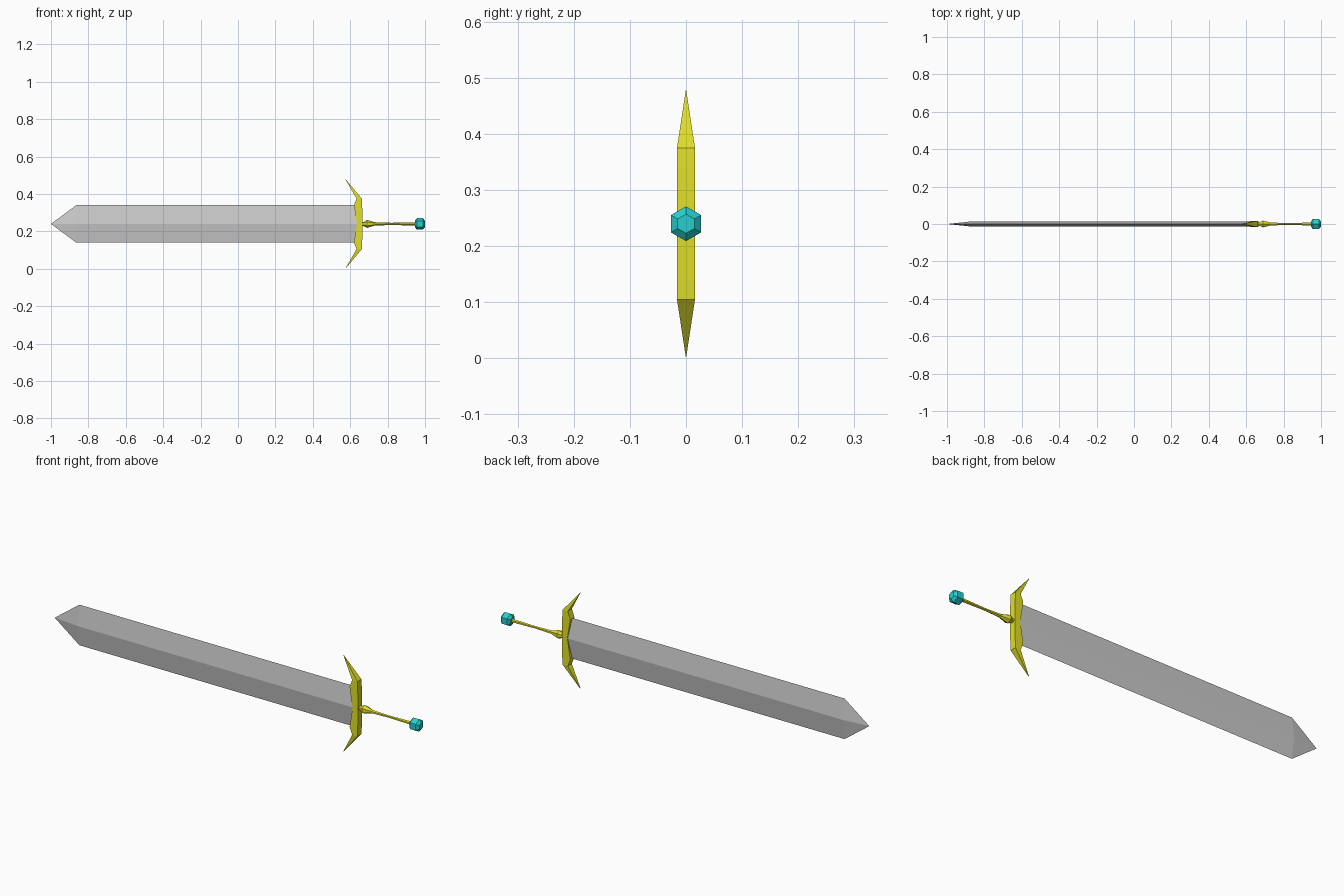
import bpy, bmesh
from math import cos, sin, pi

if "Cube" in bpy.data.objects:
    bpy.data.objects.remove(bpy.data.objects["Cube"])

ZC = 0.24  # height of the sword's long axis


def material(name, rgb):
    m = bpy.data.materials.new(name)
    m.diffuse_color = (*rgb, 1)
    m.use_nodes = True
    m.node_tree.nodes["Principled BSDF"].inputs["Base Color"].default_value = m.diffuse_color
    return m


def make(name, verts, faces, mat=None):
    me = bpy.data.meshes.new(name)
    me.from_pydata(verts, [], faces)
    bm = bmesh.new()
    bm.from_mesh(me)
    bmesh.ops.remove_doubles(bm, verts=bm.verts, dist=1e-5)
    bmesh.ops.recalc_face_normals(bm, faces=bm.faces)
    bm.to_mesh(me)
    bm.free()
    ob = bpy.data.objects.new(name, me)
    ob.location.z = ZC
    bpy.context.collection.objects.link(ob)
    if mat:
        me.materials.append(mat)
    return ob


def loft(name, rings, mat=None):
    """Skin a list of equal-sized rings and cap both ends."""
    n = len(rings[0])
    verts = [v for r in rings for v in r]
    faces = [(i * n + j, i * n + (j + 1) % n, (i + 1) * n + (j + 1) % n, (i + 1) * n + j)
             for i in range(len(rings) - 1) for j in range(n)]
    faces += [tuple(range(n)), tuple(range(len(verts) - n, len(verts)))]
    return make(name, verts, faces, mat)


def turned(name, profile, sides, mat):
    """Low-poly turning around the x axis from (x, radius) pairs."""
    return loft(name, [[(x, r * sin(2 * pi * k / sides), r * cos(2 * pi * k / sides))
                        for k in range(sides)] for x, r in profile], mat)


gold = material("gold", (0.75, 0.74, 0.02))
teal = material("teal", (0.02, 0.62, 0.62))

# Blade: diamond section with a four-sided point
w, t = 0.10, 0.014
section = [(0, w), (t, 0), (0, -w), (-t, 0)]
verts = [(x, y, z) for x in (-0.865, 0.638) for y, z in section] + [(-1, 0, 0)]
faces = [(j, (j + 1) % 4, 4 + (j + 1) % 4, 4 + j) for j in range(4)]
faces += [(8, j, (j + 1) % 4) for j in range(4)] + [(4, 5, 6, 7)]
make("blade", verts, faces)

# Crossguard: slabs along z (inner x, outer x, z, half depth), swept to pointed ends
half = [(0.575, 0.577, 0.237, 0.0005), (0.634, 0.662, 0.135, 0.016),
        (0.620, 0.664, 0.100, 0.016), (0.636, 0.666, 0.0, 0.016)]
stations = half + [(a, b, -z, d) for a, b, z, d in reversed(half[:-1])]
loft("crossguard", [[(a, -d, z), (b, -d, z), (b, d, z), (a, d, z)]
                    for a, b, z, d in stations], gold)

# Grip: collar bulge followed by a slim waisted handle
turned("grip", [(0.655, 0.010), (0.672, 0.011), (0.690, 0.021), (0.708, 0.016),
                (0.730, 0.009), (0.820, 0.006), (0.955, 0.009)], 6, gold)

# Pommel: faceted hexagonal gem
turned("pommel", [(0.946, 0.018), (0.957, 0.031), (0.988, 0.031), (1.0, 0.017)], 6, teal)
